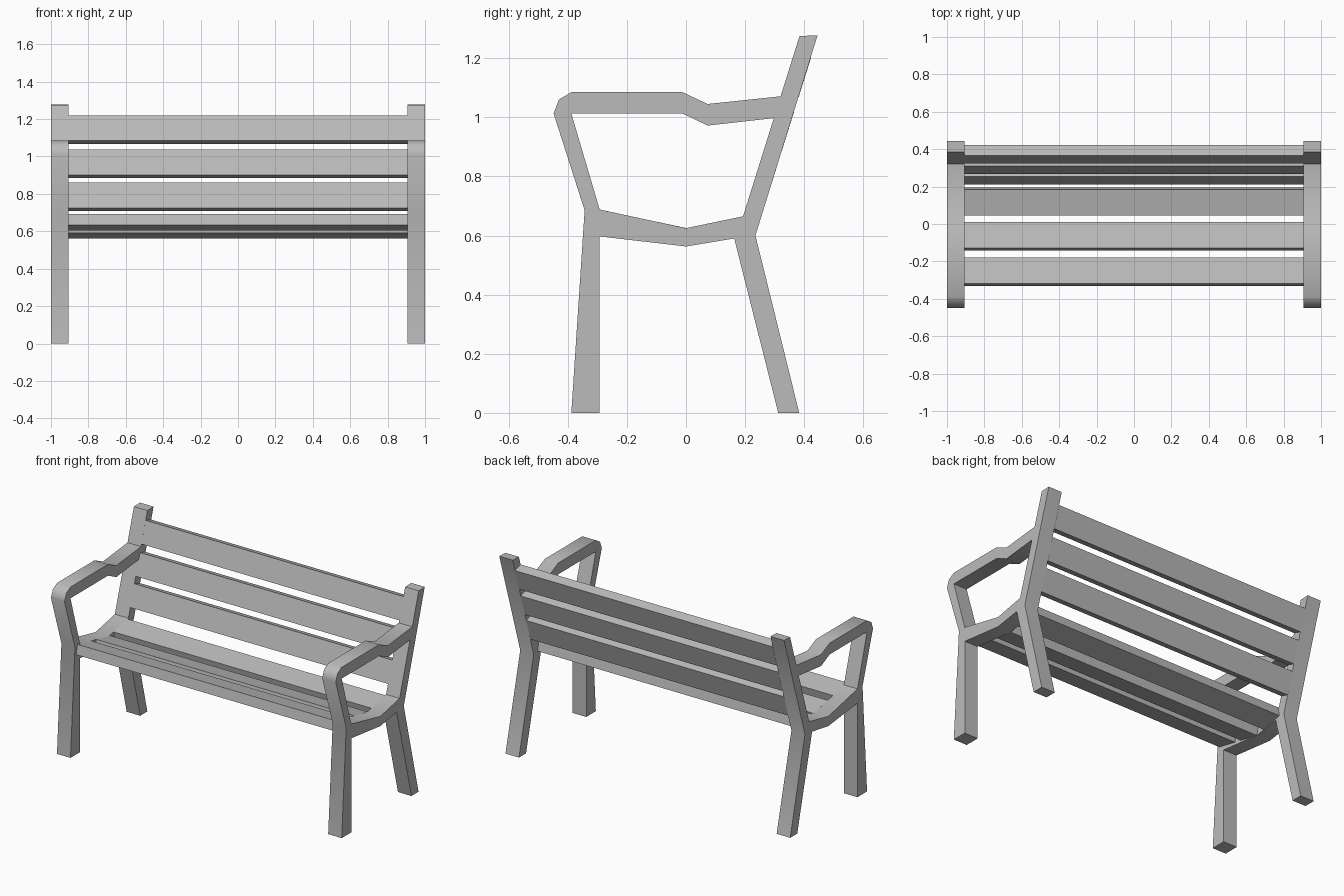
import bpy, math
from mathutils import Vector

if "Cube" in bpy.data.objects:
    bpy.data.objects.remove(bpy.data.objects["Cube"], do_unlink=True)

GREY = (0.5, 0.5, 0.5, 1)
mat = bpy.data.materials.new("bench grey")
mat.use_nodes = True
mat.diffuse_color = GREY
mat.node_tree.nodes["Principled BSDF"].inputs["Base Color"].default_value = GREY

FRAME_WIDTH = 0.095
INNER_X = 1 - FRAME_WIDTH

# Side frame profile as (y, z): legs, back post and armrest in one outline
outline = [(-.388, 0), (-.292, 0), (-.292, .597), (0, .563), (.163, .59),
           (.312, 0), (.383, 0), (.235, .6), (.445, 1.277), (.384, 1.275),
           (.32, 1.071), (.073, 1.045), (-.012, 1.085), (-.388, 1.085),
           (-.43, 1.06), (-.448, 1.013), (-.343, .685)]
# Opening between the seat rail, back post and armrest
opening = [(-.292, .688), (0, .625), (.193, .665), (.297, .997),
           (.073, .972), (-.012, 1.013), (-.388, 1.013)]


def add_object(name, data):
    obj = bpy.data.objects.new(name, data)
    bpy.context.collection.objects.link(obj)
    return obj


def side_frame(name, x):
    curve = bpy.data.curves.new(name, "CURVE")
    curve.dimensions = "2D"
    curve.fill_mode = "BOTH"
    curve.extrude = FRAME_WIDTH / 2
    for loop in (outline, opening):
        spline = curve.splines.new("POLY")
        spline.points.add(len(loop) - 1)
        for point, (y, z) in zip(spline.points, loop):
            point.co = (y, z, 0, 1)
        spline.use_cyclic_u = True
    obj = add_object(name, curve)
    obj.location.x = x
    obj.rotation_euler = (math.pi / 2, 0, math.pi / 2)
    bpy.ops.object.select_all(action="DESELECT")
    obj.select_set(True)
    bpy.context.view_layer.objects.active = obj
    bpy.ops.object.convert(target="MESH")
    obj = bpy.context.object
    obj.name = name
    obj.data.materials.clear()
    obj.data.materials.append(mat)
    bpy.ops.object.shade_smooth_by_angle(angle=math.radians(40))


def slat(name, start, end, thickness):
    """Board whose upper face runs from start to end, both (y, z)."""
    a, b = Vector((0, *start)), Vector((0, *end))
    run = b - a
    normal = Vector((0, -run.z, run.y)).normalized()
    bpy.ops.mesh.primitive_cube_add(size=1)
    obj = bpy.context.object
    obj.name = name
    obj.location = (a + b) / 2 - normal * thickness / 2
    obj.rotation_euler.x = math.atan2(run.z, run.y)
    obj.scale = (2 * INNER_X, run.length, thickness)
    obj.data.materials.append(mat)


side_frame("left_side_frame", 1 - FRAME_WIDTH / 2)
side_frame("right_side_frame", FRAME_WIDTH / 2 - 1)


# Seat slats, following the dipped seat rail
def seat_z(y):
    return .625 + (-.216 * y if y < 0 else .207 * y)


slat("front_seat_slat", (-.318, seat_z(-.318)), (-.18, seat_z(-.18)), .062)
slat("middle_seat_slat", (-.128, seat_z(-.128)), (.012, .623), .062)
slat("rear_seat_slat", (.045, seat_z(.045)), (.184, seat_z(.184)), .06)


# Back slats, flush with the front of the leaning post
def back_y(z):
    return .193 + .3134 * (z - .665)


for label, low, high in (("lower", .725, .86), ("middle", .902, 1.037), ("upper", 1.085, 1.22)):
    slat(label + "_back_slat", (back_y(low), low), (back_y(high), high), .059)
